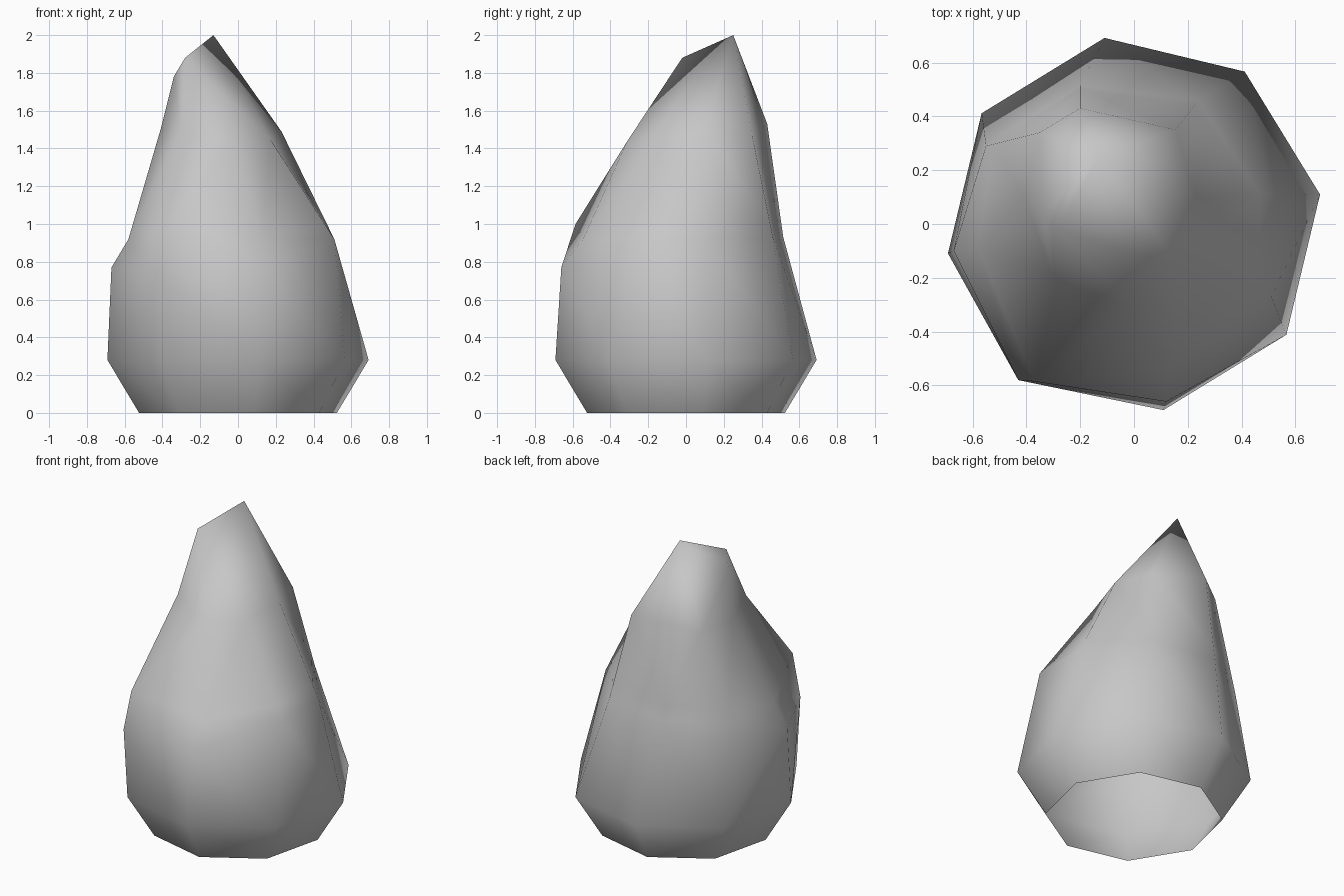
import bpy, bmesh
from math import cos, sin, radians

cube = bpy.data.objects.get("Cube")
if cube:
    bpy.data.objects.remove(cube, do_unlink=True)

stone = bpy.data.materials.new("stone grey")
stone.use_nodes = True
colour = (0.57, 0.57, 0.57, 1)
stone.diffuse_color = colour
stone.node_tree.nodes["Principled BSDF"].inputs["Base Color"].default_value = colour


def regular_ring(radius, z):
    return [(radius * cos(radians(9 + 45 * k)), radius * sin(radians(9 + 45 * k)), z)
            for k in range(8)]


# Cross-sections from the ground upward, each counter-clockwise from +x
waist = [(.51, .11, .92), (.24, .46, .93), (-.2, .515, .93), (-.55, .29, .92),
         (-.67, -.1, .77), (-.43, -.58, .73), (.12, -.66, .77), (.51, -.27, .92)]
shoulder = [(.23, .1, 1.49), (.155, .35, 1.47), (-.2, .43, 1.53), (-.35, .34, 1.48),
            (-.41, .1, 1.5), (-.3, -.2, 1.51), (-.02, -.31, 1.44), (.17, -.16, 1.45)]

# Ledge just above the waist, broken out on the front right
ledge = [tuple(a + .15 * (b - a) for a, b in zip(p, q)) for p, q in zip(waist, shoulder)]
ledge[4:7] = [(-.58, -.09, .92), (-.37, -.585, 1), (.13, -.545, .92)]

# Rock body, open underneath
bm = bmesh.new()
rings = [[bm.verts.new(p) for p in ring] for ring in
         (regular_ring(.53, 0), regular_ring(.7, .28), waist, ledge, shoulder)]

# Slanted tip: a peak and two lower corners shared by the eight columns
peak, side, front = [bm.verts.new(p) for p in
                     ((-.13, .25, 2), (-.34, .04, 1.78), (-.28, -.02, 1.88))]
rings.append([peak] * 4 + [side, front, front, peak])
bm.faces.new((peak, side, front))

# Skin between neighbouring rings; columns that share a tip corner become triangles
for low, high in zip(rings, rings[1:]):
    for k in range(8):
        n = (k + 1) % 8
        corners = [low[k], low[n], high[n]]
        if high[k] is not high[n]:
            corners.append(high[k])
        bm.faces.new(corners)
for face in bm.faces:
    face.smooth = True
bmesh.ops.triangulate(bm, faces=bm.faces[:])

mesh = bpy.data.meshes.new("rock")
bm.to_mesh(mesh)
bm.free()
mesh.materials.append(stone)
rock = bpy.data.objects.new("rock", mesh)
bpy.context.collection.objects.link(rock)
